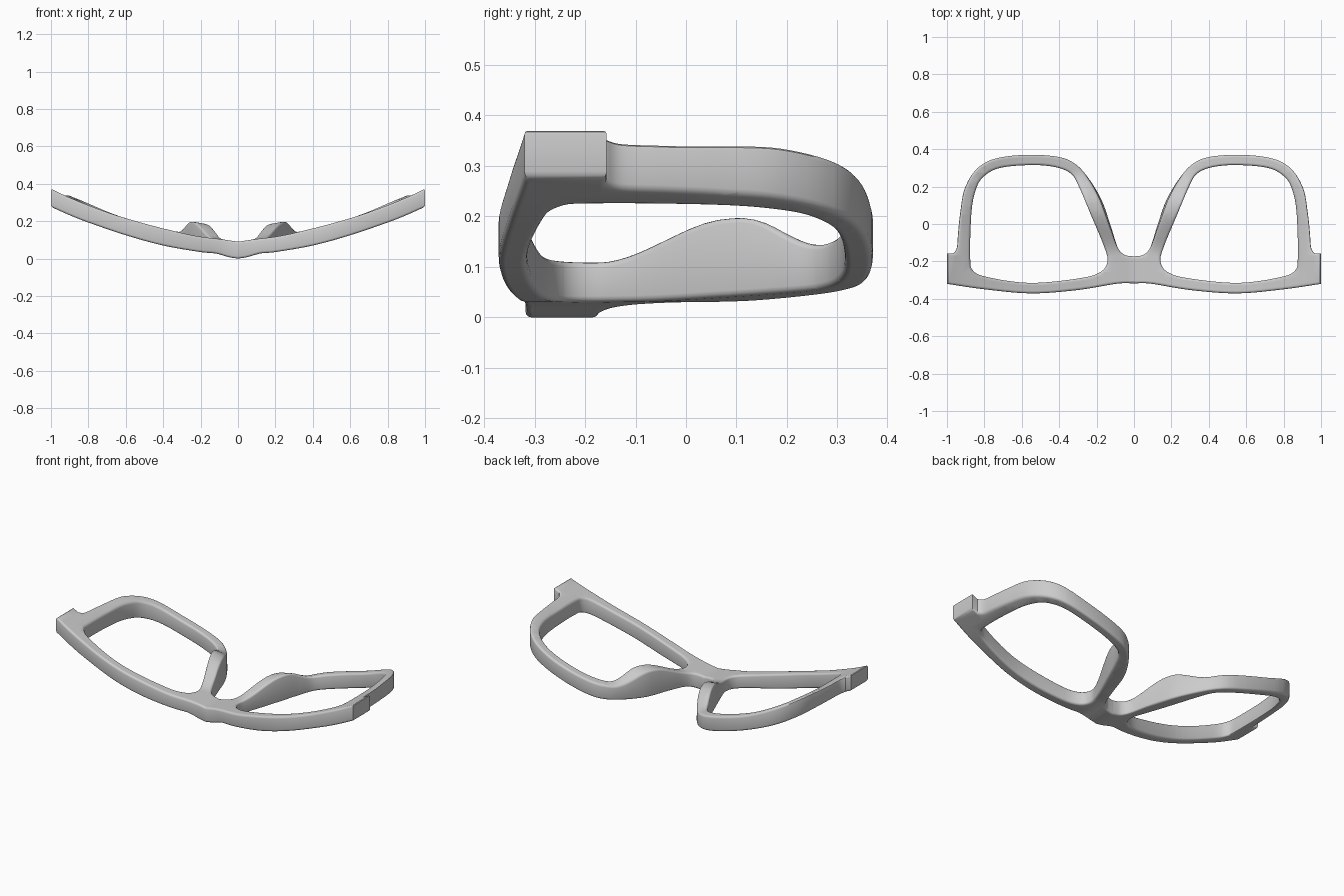
import bpy, bmesh, math
from mathutils import Vector

if "Cube" in bpy.data.objects:
    bpy.data.objects.remove(bpy.data.objects["Cube"])

BEVEL, HALF = 0.012, 0.5


def smooth(pts, closed=False, steps=6):
    """Catmull-Rom curve through 2D points."""
    p = [Vector(q) for q in pts]
    n = len(p)
    get = (lambda i: p[i % n]) if closed else (lambda i: p[max(0, min(n - 1, i))])
    out = []
    for i in range(n if closed else n - 1):
        a, b, c, d = get(i - 1), get(i), get(i + 1), get(i + 2)
        for k in range(steps):
            t = k / steps
            out.append(0.5 * (2 * b + (c - a) * t + (2 * a - 5 * b + 4 * c - d) * t * t
                              + (3 * b - a - 3 * c + d) * t ** 3))
    if not closed:
        out.append(p[-1])
    return out


def table(pts):
    """Smooth height profile as a function of x."""
    c = smooth(pts, steps=8)

    def f(x):
        x = max(0.0, min(1.0, x))
        for a, b in zip(c, c[1:]):
            if x <= b.x + 1e-9:
                t = (x - a.x) / max(b.x - a.x, 1e-9)
                return a.y + (b.y - a.y) * t
        return c[-1].y
    return f


def step(a, b, v):
    t = max(0.0, min(1.0, (v - a) / (b - a)))
    return t * t * (3 - 2 * t)


# Plan outlines (right half)
lower = smooth([(0, -.318), (.09, -.319), (.3, -.353), (.55, -.371), (.8, -.349), (1, -.32)])
upper = smooth([(.965, -.157), (.947, -.125), (.94, -.04), (.929, .06), (.905, .19), (.84, .295),
                (.74, .35), (.57, .37), (.4, .358), (.31, .318), (.24, .24), (.172, .125),
                (.123, -.015), (.087, -.125), (.05, -.165), (0, -.173)])
half = lower + [Vector((1, -.157))] + upper
outer = half + [Vector((-q.x, q.y)) for q in reversed(half[1:-1])]
lens = smooth([(.55, .315), (.42, .304), (.335, .267), (.29, .19), (.235, .06), (.16, -.12),
               (.142, -.2), (.18, -.257), (.29, -.29), (.55, -.315), (.77, -.287), (.86, -.25),
               (.876, -.17), (.87, .05), (.85, .17), (.81, .247), (.72, .299)], closed=True)

# Height profiles of the back and front surfaces
top_z = table([(0, .09), (.1, .105), (.2, .117), (.3, .137), (.5, .187), (.7, .248), (.9, .326), (1, .374)])
bot_z = table([(0, 0), (.05, .008), (.12, .028), (.2, .035), (.4, .07), (.6, .125), (.8, .193), (.9, .232), (1, .277)])

# Flat bevelled frame plate with two lens openings
cu = bpy.data.curves.new("glasses_frame", 'CURVE')
cu.dimensions, cu.fill_mode = '2D', 'BOTH'
cu.extrude, cu.bevel_depth, cu.bevel_resolution, cu.offset = HALF, BEVEL, 2, -BEVEL
for loop in (outer, lens, [Vector((-q.x, q.y)) for q in lens]):
    sp = cu.splines.new('POLY')
    sp.points.add(len(loop) - 1)
    for pt, q in zip(sp.points, loop):
        pt.co = (q.x, q.y, 0, 1)
    sp.use_cyclic_u = True
tmp = bpy.data.objects.new("plate_curve", cu)
bpy.context.collection.objects.link(tmp)
mesh = bpy.data.meshes.new_from_object(tmp.evaluated_get(bpy.context.evaluated_depsgraph_get()))
bpy.data.objects.remove(tmp)

bm = bmesh.new()
bm.from_mesh(mesh)
bmesh.ops.remove_doubles(bm, verts=bm.verts, dist=1e-4)
# Cut into strips so the plate can bend
for i in range(-24, 25):
    bmesh.ops.bisect_plane(bm, geom=bm.verts[:] + bm.edges[:] + bm.faces[:], dist=1e-5,
                           plane_co=(i * .04 + .0013, 0, 0), plane_no=(1, 0, 0))

# Bend the plate to the face curve and raise the nose pads
for v in bm.verts:
    x, y, z = abs(v.co.x), v.co.y, v.co.z
    if z > 0:
        pad = step(-.17, .08, y) * (1 - step(.1, .3, y)) * (1 - step(.26, .36, x))
        rise = .01 * step(-.05, .2, y) * step(.6, .85, x)
        v.co.z = top_z(x) + .073 * pad + rise - (HALF + BEVEL - z)
        if x < .165 + .38 * y:
            v.co.x += math.copysign(.008 * pad, v.co.x)
    else:
        v.co.z = bot_z(x) + (z + HALF + BEVEL)
bmesh.ops.recalc_face_normals(bm, faces=bm.faces)
bm.to_mesh(mesh)
bm.free()

frame = bpy.data.objects.new("glasses_frame", mesh)
bpy.context.collection.objects.link(frame)
bpy.context.view_layer.objects.active = frame
frame.select_set(True)
bpy.ops.object.shade_smooth_by_angle(angle=math.radians(40))
